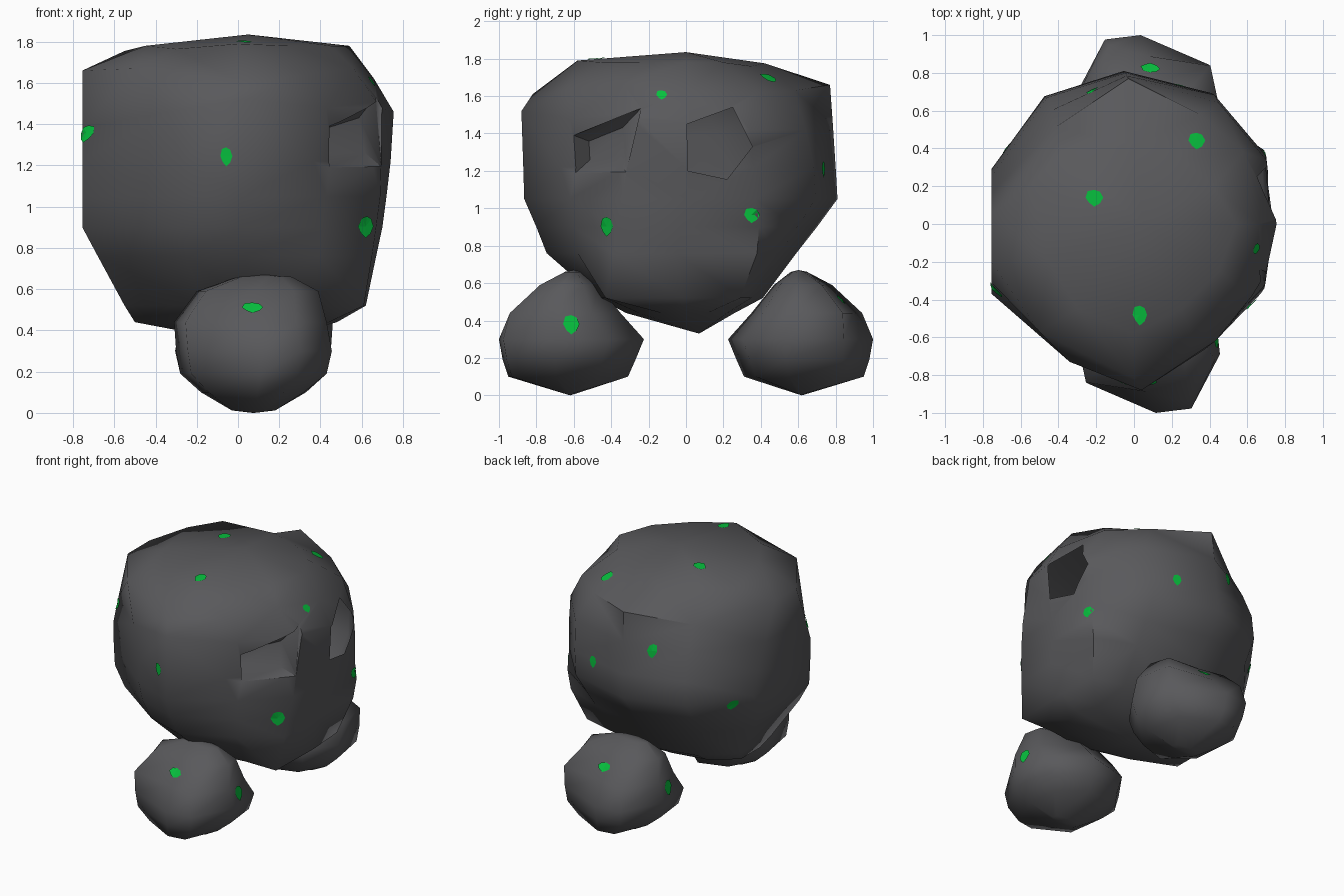
import bpy, bmesh, math
from mathutils import Vector
from mathutils.bvhtree import BVHTree

if "Cube" in bpy.data.objects:
    bpy.data.objects.remove(bpy.data.objects["Cube"])


def material(name, rgb):
    m = bpy.data.materials.new(name)
    m.diffuse_color = (*rgb, 1)
    m.use_nodes = True
    m.node_tree.nodes["Principled BSDF"].inputs["Base Color"].default_value = m.diffuse_color
    return m


STONE = material("dark stone", (0.100, 0.100, 0.106))
GREEN = material("green", (0.002, 0.52, 0.047))


def make(name, verts, faces, mat):
    me = bpy.data.meshes.new(name)
    me.from_pydata(verts, [], faces)
    me.materials.append(mat)
    bm = bmesh.new()
    bm.from_mesh(me)
    bmesh.ops.recalc_face_normals(bm, faces=bm.faces)
    bm.to_mesh(me)
    bm.free()
    ob = bpy.data.objects.new(name, me)
    bpy.context.collection.objects.link(ob)
    return ob


def ring(outline, z, x0, x1, y0, y1, moved=None):
    """An outline scaled to a box at height z; moved holds corners pulled elsewhere."""
    pts = [((x0 + x1) / 2 + u * (x1 - x0) / 2, (y0 + y1) / 2 + v * (y1 - y0) / 2, z)
           for u, v in outline]
    for i, (x, y) in (moved or {}).items():
        pts[i] = (x, y, z)
    return pts


def loft(name, rings, bottom, top):
    n, verts, faces = len(rings[0]), [p for r in rings for p in r], []
    for r in range(len(rings) - 1):
        for i in range(n):
            j = (i + 1) % n
            faces.append((r * n + i, r * n + j, r * n + n + j, r * n + n + i))
    b, last = len(verts), (len(rings) - 1) * n
    verts += [bottom, top]
    for i in range(n):
        j = (i + 1) % n
        faces += [(b, j, i), (b + 1, last + i, last + j)]
    return make(name, verts, faces, STONE)


def smooth(ob, angle):
    bpy.ops.object.select_all(action='DESELECT')
    ob.select_set(True)
    bpy.context.view_layer.objects.active = ob
    bpy.ops.object.shade_smooth_by_angle(angle=math.radians(angle))


# Boulder body: boxed rings below, irregular rings for the worn upper half
OUT = [(-1, .38), (-1, -.4), (-.36, -.86), (.05, -1), (.5, -.76), (.92, -.35),
       (1, .04), (.88, .5), (.58, .86), (-.05, 1), (-.62, .84)]
brow = [(-.755, .16, 1.40), (-.755, -.31, 1.38), (-.34, -.73, 1.46), (.04, -.88, 1.52),
        (.43, -.62, 1.48), (.69, -.30, 1.48), (.755, 0, 1.46), (.70, .34, 1.42),
        (.45, .64, 1.42), (-.04, .785, 1.45), (-.44, .60, 1.40)]
crown = [(-.755, .05, 1.66), (-.755, -.20, 1.66), (-.50, -.57, 1.67), (0, -.82, 1.61),
         (.33, -.63, 1.64), (.56, -.34, 1.67), (.66, 0, 1.62), (.58, .38, 1.62),
         (.35, .58, 1.63), (-.03, .77, 1.66), (-.42, .51, 1.57)]
summit = [(-.55, .20, 1.755), (-.45, -.20, 1.78), (-.30, -.45, 1.765), (0, -.58, 1.79),
          (.25, -.45, 1.78), (.45, -.25, 1.78), (.54, 0, 1.78), (.42, .20, 1.78),
          (.25, .35, 1.76), (0, .42, 1.775), (-.39, .38, 1.775)]
body = loft("body", [
    ring(OUT, 0.44, -0.50, 0.48, -0.32, 0.26),
    ring(OUT, 0.52, -0.55, 0.62, -0.47, 0.41, {4: (.36, -.43), 5: (.61, -.43), 7: (.60, .29)}),
    ring(OUT, 0.76, -0.68, 0.67, -0.745, 0.59, {4: (.39, -.58), 5: (.65, -.39), 7: (.67, .38)}),
    ring(OUT, 0.90, -0.755, 0.70, -0.80, 0.70, {4: (.41, -.60), 5: (.67, -.37), 7: (.69, .39)}),
    ring(OUT, 1.05, -0.755, 0.72, -0.865, 0.81, {4: (.43, -.62), 5: (.69, -.34), 7: (.69, .37)}),
    ring(OUT, 1.22, -0.755, 0.74, -0.87, 0.80,
         {0: (-.755, .25), 5: (.695, -.32), 7: (.70, .36), 10: (-.46, .67)}),
    brow, crown, summit], (0.08, 0.07, 0.33), (0.05, 0, 1.835))

# Triangulate so the bent sides have a fixed shape
bm = bmesh.new()
bm.from_mesh(body.data)
bmesh.ops.triangulate(bm, faces=bm.faces, quad_method='SHORT_EDGE')
bm.to_mesh(body.data)
bm.free()
skin = BVHTree.FromPolygons([v.co for v in body.data.vertices],
                            [p.vertices for p in body.data.polygons])

# Eye sockets, cut into the face: outline as (y, z)
sockets = [[(-.60, 1.39), (-.24, 1.535), (-.32, 1.195), (-.59, 1.19)],
           [(.01, 1.20), (.005, 1.45), (.25, 1.54), (.355, 1.33), (.22, 1.155)]]
for pts in sockets:
    n = len(pts)
    cy, cz = sum(p[0] for p in pts) / n, sum(p[1] for p in pts) / n
    rim = [skin.ray_cast(Vector((2, y, z)), Vector((-1, 0, 0)))[0] for y, z in pts]
    verts = [(p.x - 0.08, cy + (p.y - cy) * .5, cz + (p.z - cz) * .5) for p in rim]
    verts += [tuple(p) for p in rim] + [(1.0, p.y, p.z) for p in rim]
    faces = [tuple(range(n)), tuple(range(2 * n, 3 * n))]
    for r in (0, n):
        faces += [(r + i, r + (i + 1) % n, r + n + (i + 1) % n, r + n + i) for i in range(n)]
    cutter = make("socket_cutter", verts, faces, STONE)
    cutter.hide_render = True
    mod = body.modifiers.new("socket", 'BOOLEAN')
    mod.operation, mod.solver, mod.object = 'DIFFERENCE', 'EXACT', cutter
    bpy.context.view_layer.objects.active = body
    bpy.ops.object.modifier_apply(modifier=mod.name)
    bpy.data.objects.remove(cutter)
smooth(body, 58)

# Front foot, and the same foot turned half round for the back
FOOT = [(-1, .25), (-.85, -.6), (.1, -1), (.6, -.94), (1, -.2),
        (.92, .5), (.2, 1), (-.6, .8)]
front_foot = loft("front_foot", [
    ring(FOOT, 0.012, -0.03, 0.18, -0.66, -0.58),
    ring(FOOT, 0.10, -0.18, 0.32, -0.95, -0.31),
    ring(FOOT, 0.19, -0.28, 0.43, -0.98, -0.27),
    ring(FOOT, 0.30, -0.30, 0.455, -1.00, -0.225),
    ring(FOOT, 0.44, -0.31, 0.43, -0.96, -0.35, {2: (.08, -.89)}),
    ring(FOOT, 0.59, -0.20, 0.39, -0.79, -0.47, {2: (.08, -.74)}),
    ring(FOOT, 0.66, 0.00, 0.26, -0.65, -0.56)],
    (0.08, -0.62, 0), (0.12, -0.60, 0.67))
smooth(front_foot, 75)
back_foot = front_foot.copy()
back_foot.data = front_foot.data.copy()
back_foot.name = "back_foot"
for v in back_foot.data.vertices:
    v.co = (0.15 - v.co.x, -v.co.y, v.co.z)
bpy.context.collection.objects.link(back_foot)


# Green flecks, laid on the surface from one side: (axis, sign, centre a, b, radius a, b)
def fleck(name, ob, axis, sign, a, b, ra, rb):
    tree = BVHTree.FromPolygons([v.co for v in ob.data.vertices],
                                [p.vertices for p in ob.data.polygons])
    d = Vector((0, 0, 0))
    d[axis] = -sign
    free = [i for i in range(3) if i != axis]
    verts = []
    for i in range(9):
        t = (i - 1) * math.tau / 8
        k = 0 if i == 0 else (1, .9, .85, 1, .95, .8, 1, .9)[i - 1]
        o = -d * 3
        o[free[0]], o[free[1]] = a + ra * k * math.cos(t), b + rb * k * math.sin(t)
        hit, normal, _, _ = tree.ray_cast(o, d)
        if hit is None:
            return
        verts.append(hit + (normal if normal.dot(d) < 0 else -normal) * 0.006)
    ob = make(name, verts, [(0, i, i % 8 + 1) for i in range(1, 9)], GREEN)
    for p in ob.data.polygons:   # keep the plate facing outward
        if p.normal.dot(d) > 0:
            p.flip()


X, Y, Z = 0, 1, 2
for spot in [
    (Y, -1, -.055, 1.245, .030, .050), (X, -1, -.345, 1.355, .040, .046),
    (X, 1, -.42, .905, .034, .057), (X, 1, -.13, 1.605, .030, .027),
    (X, 1, .35, .965, .042, .044), (Z, 1, .33, .44, .045, .048),
    (Z, 1, -.21, .14, .048, .048), (Z, 1, .03, -.48, .039, .057),
    (Y, 1, .24, 1.21, .032, .047), (Y, 1, -.22, 1.40, .032, .052),
    (X, -1, .40, 1.01, .035, .042),
]:
    fleck("body_fleck", body, *spot)
fleck("front_foot_fleck", front_foot, Y, -1, .07, .508, .053, .027)
fleck("front_foot_fleck", front_foot, X, 1, -.615, .38, .045, .056)
fleck("back_foot_fleck", back_foot, Y, 1, .085, .508, .053, .027)
fleck("back_foot_fleck", back_foot, X, -1, .615, .38, .045, .056)
